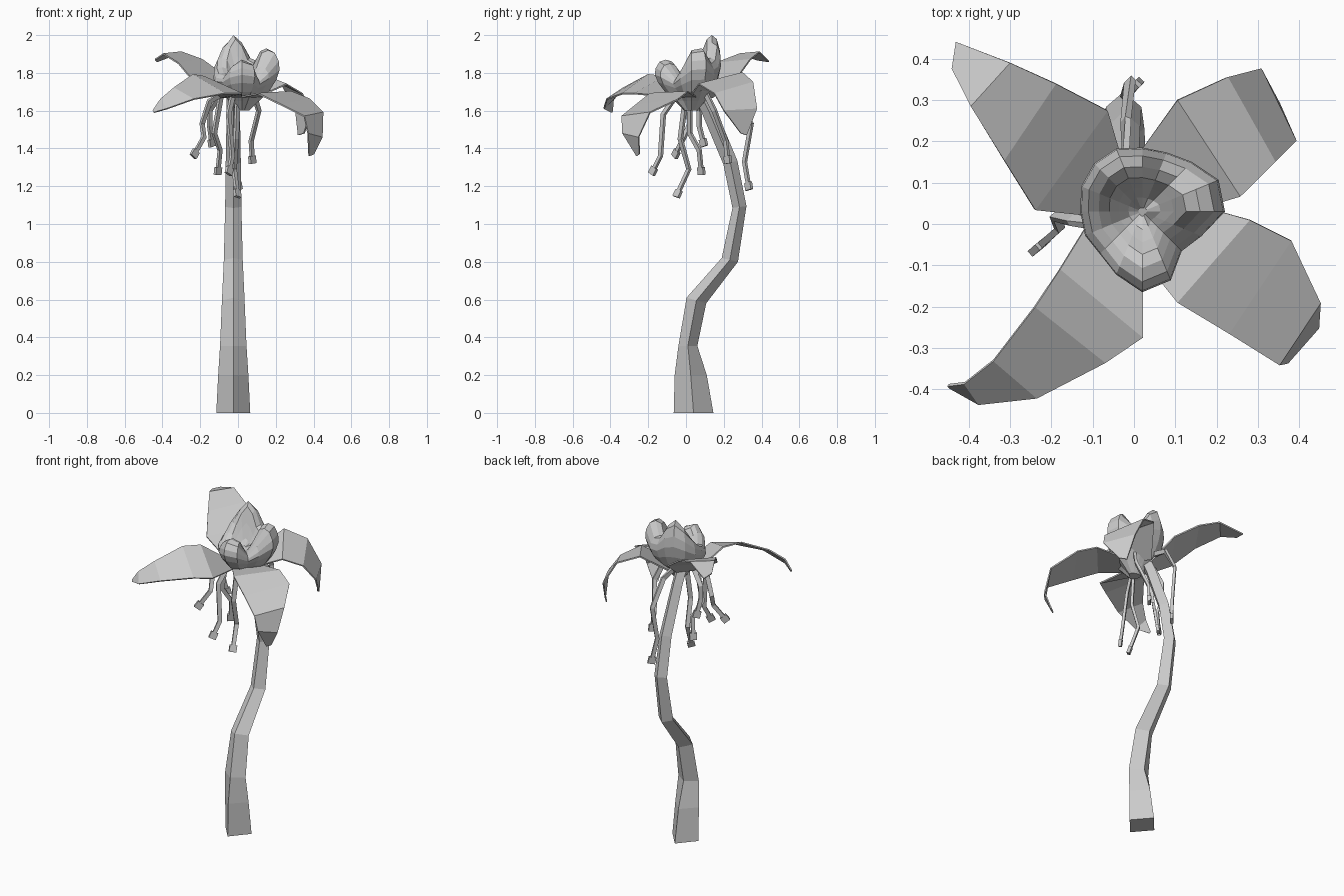
import bpy, bmesh, math
from mathutils import Vector


def make(name, verts, faces, thickness=0):
    mesh = bpy.data.meshes.new(name)
    mesh.from_pydata([tuple(v) for v in verts], [], faces)
    bm = bmesh.new()
    bm.from_mesh(mesh)
    bmesh.ops.recalc_face_normals(bm, faces=bm.faces)
    bm.to_mesh(mesh)
    bm.free()
    ob = bpy.data.objects.new(name, mesh)
    bpy.context.collection.objects.link(ob)
    if thickness:
        mod = ob.modifiers.new("thickness", 'SOLIDIFY')
        mod.thickness = thickness
        mod.offset = 0
    return ob


def loft(name, rings):
    """Skin closed rings of equal size and cap both ends."""
    n = len(rings[0])
    verts = [v for r in rings for v in r]
    faces = [(k * n + i, k * n + (i + 1) % n, (k + 1) * n + (i + 1) % n, (k + 1) * n + i)
             for k in range(len(rings) - 1) for i in range(n)]
    faces += [tuple(range(n)), tuple(range(len(verts) - n, len(verts)))]
    return make(name, verts, faces)


# Stem: diamond section, bent in the y-z plane (y, z, half depth, half width, tilt)
stem = [(.04, 0, .105, .09, 0), (.025, .2, .085, .08, 0), (.01, .355, .05, .07, 0),
        (.055, .595, .052, .06, -.015), (.232, .81, .043, .05, -.01),
        (.283, 1.09, .037, .043, .005), (.235, 1.325, .037, .04, .01),
        (.12, 1.6, .037, .035, .01), (.07, 1.7, .035, .035, .01)]
loft("stem", [[(-.025 - w, y, z), (-.025, y - d, z - t), (-.025 + w, y, z), (-.025, y + d, z + t)]
              for y, z, d, w, t in stem])

# Fat lobed pod: outline radius and crest height vary round the axis
radius = [.2, .2, .17, .155, .155, .165, .165, .16, .15, .15, .145, .165, .195, .18, .135, .155]
crest = [1.92, 1.93, 1.86, 1.88, 1.96, 2.0, 1.95, 1.88, 1.83, 1.8, 1.79, 1.84, 1.87, 1.85, 1.77, 1.83]
# (radius factor, base height, blend towards the crest)
rows = [(.2, 1.6, 0), (.45, 1.65, 0), (.72, 1.69, .05), (.91, 1.7, .28), (1, 1.71, .5),
        (.98, 1.71, .72), (.87, 1.71, .93), (.7, 1.71, 1), (.53, 1.74, .92),
        (.38, 1.75, .55), (.22, 1.75, .22), (.06, 1.76, .05)]
pod = []
for f, base, blend in rows:
    ring = []
    for i in range(16):
        a = i * math.tau / 16
        ring.append((.02 + f * radius[i] * math.cos(a), .03 + f * radius[i] * math.sin(a),
                     base + (crest[i] - base) * blend))
    pod.append(ring)
loft("pod", pod)

# Petals: one pair of edge points per cross-section
petals = {
    "petal_back_left": [
        ((-.02, .12, 1.67), (-.1, .02, 1.67)), ((-.065, .275, 1.78), (-.24, .035, 1.76)),
        ((-.19, .34, 1.87), (-.315, .155, 1.85)), ((-.3, .39, 1.91), (-.395, .285, 1.9)),
        ((-.43, .44, 1.86), (-.44, .375, 1.87))],
    "petal_back_right": [
        ((-.01, .14, 1.67), (.1, .02, 1.67)), ((.105, .3, 1.8), (.257, .067, 1.74)),
        ((.225, .355, 1.75), (.34, .15, 1.69)), ((.305, .375, 1.61), (.39, .2, 1.6)),
        ((.32, .32, 1.47), (.35, .29, 1.48))],
    "petal_front_right": [
        ((.1, .06, 1.67), (.0, -.06, 1.67)), ((.28, .01, 1.7), (.105, -.19, 1.69)),
        ((.38, -.04, 1.66), (.23, -.265, 1.63)), ((.45, -.19, 1.59), (.35, -.34, 1.57)),
        ((.445, -.25, 1.46), (.37, -.335, 1.48)), ((.4, -.245, 1.37), (.375, -.26, 1.36))],
    "petal_front_left": [
        ((-.1, .02, 1.67), (.02, -.06, 1.67)), ((-.18, -.11, 1.78), (.02, -.275, 1.69)),
        ((-.24, -.2, 1.79), (-.07, -.335, 1.69)), ((-.34, -.33, 1.72), (-.235, -.42, 1.66)),
        ((-.41, -.385, 1.66), (-.375, -.435, 1.61)), ((-.45, -.39, 1.6), (-.445, -.395, 1.59))]}
for name, pairs in petals.items():
    make(name, [p for pair in pairs for p in pair],
         [(2 * k, 2 * k + 1, 2 * k + 3, 2 * k + 2) for k in range(len(pairs) - 1)], .008)

# Hanging filaments: flat four-sided strands, each ending in a small plate
filaments = [
    [(-.1, 0, 1.68), (-.15, .01, 1.65), (-.19, .02, 1.53), (-.18, -.01, 1.46), (-.225, -.05, 1.38)],
    [(-.1, .06, 1.68), (-.15, .07, 1.6), (-.15, .07, 1.52), (-.14, .09, 1.44)],
    [(-.09, .02, 1.68), (-.125, .02, 1.48), (-.095, .07, 1.39), (-.105, .08, 1.29)],
    [(-.03, -.06, 1.67), (-.05, -.12, 1.58), (-.03, -.135, 1.36), (-.045, -.17, 1.29)],
    [(0, 0, 1.68), (-.01, -.03, 1.45), (-.02, .015, 1.29), (-.005, -.04, 1.17)],
    [(.08, .1, 1.7), (.11, .15, 1.6), (.07, .21, 1.44), (.075, .22, 1.35)],
    [(-.02, .16, 1.7), (-.02, .25, 1.68), (-.01, .345, 1.53), (-.02, .31, 1.33), (0, .33, 1.21)]]


def plate(p, w, t, direction):
    """Rectangle across the strand: w half width, t half thickness."""
    side = direction.cross(Vector((1, -1, .2))).normalized()
    out = direction.cross(side).normalized()
    return [p + side * w + out * t, p - side * w + out * t,
            p - side * w - out * t, p + side * w - out * t]


for n, path in enumerate(filaments, 1):
    pts = [Vector(p) for p in path]
    rings = []
    for k, p in enumerate(pts):
        d = (pts[min(k + 1, len(pts) - 1)] - pts[max(k - 1, 0)]).normalized()
        rings.append(plate(p, .014 - .004 * k / len(pts), .008, d))
    loft(f"filament_{n}", rings)
    d = (pts[-1] - pts[-2]).normalized()
    loft(f"filament_tip_{n}", [plate(pts[-1] - d * .01, .021, .009, d), plate(pts[-1] + d * .03, .021, .009, d)])
